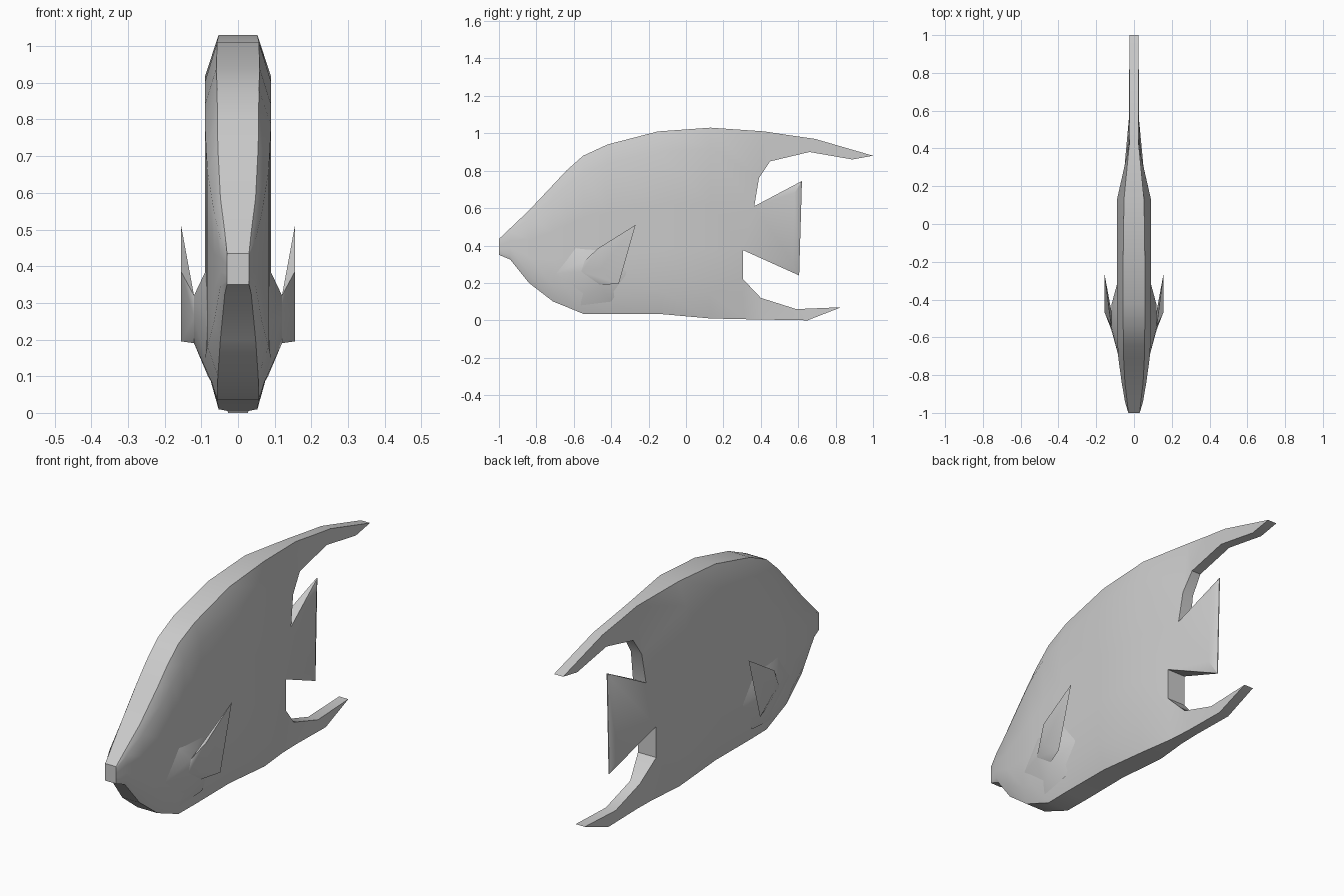
import bpy, bmesh

if "Cube" in bpy.data.objects:
    bpy.data.objects.remove(bpy.data.objects["Cube"])

grey = bpy.data.materials.new("soft grey")
grey.diffuse_color = (0.6, 0.6, 0.6, 1)
grey.use_nodes = True
grey.node_tree.nodes["Principled BSDF"].inputs["Base Color"].default_value = grey.diffuse_color


def finish(bm, name, angle=0.6):
    bmesh.ops.remove_doubles(bm, verts=bm.verts, dist=0.0005)
    bmesh.ops.recalc_face_normals(bm, faces=bm.faces)
    me = bpy.data.meshes.new(name)
    bm.to_mesh(me)
    bm.free()
    ob = bpy.data.objects.new(name, me)
    me.materials.append(grey)
    bpy.context.collection.objects.link(ob)
    bpy.ops.object.select_all(action='DESELECT')
    ob.select_set(True)
    bpy.context.view_layer.objects.active = ob
    bpy.ops.object.shade_smooth_by_angle(angle=angle)
    return ob


# Body columns: y, top z, bottom z, rim half width, flank half width
columns = [(-1, .435, .35, .03, .03), (-.94, .492, .325, .036, .048),
           (-.84, .587, .20, .048, .065), (-.71, .725, .10, .055, .083),
           (-.64, .80, .072, .056, .087), (-.55, .88, .035, .057, .09),
           (-.42, .94, .035, .059, .09), (-.15, 1.01, .035, .057, .09),
           (.13, 1.03, .01, .053, .09)]
fractions = [1, .89, .60, .36, .13, 0]

bm = bmesh.new()


def column(points):
    return [bm.verts.new((w, y, z)) for y, z, w in points]


def strip(a, b):
    for i in range(len(a) - 1):
        bm.faces.new((a[i], a[i + 1], b[i + 1], b[i]))


grid = []
for y, top, bot, rim, flank in columns:
    grid.append(column([(y, bot + (top - bot) * f, rim if f in (0, 1) else flank)
                        for f in fractions]))
# Rear edge of the body, where the three fins begin
rear = column([(.42, 1.01, .025), (.39, .76, .03), (.365, .61, .036),
               (.305, .375, .05), (.305, .22, .05), (.305, .006, .032)])
grid.append(rear)
for a, b in zip(grid, grid[1:]):
    strip(a, b)

# Dorsal fin
prev = rear[:2]
for pts in [((.55, .99), (.45, .85)), ((.69, .97), (.66, .90)), ((1, .88), (.89, .86))]:
    cur = column([(y, z, .025) for y, z in pts])
    strip(prev, cur)
    prev = cur

# Anal fin, ending in a pointed tip
prev = rear[4:]
for pts in [((.40, .12), (.42, .004)), ((.59, .06), (.65, 0))]:
    cur = column([(y, z, .027) for y, z in pts])
    strip(prev, cur)
    prev = cur
tip = column([(.83, .07, .025)])[0]
bm.faces.new((prev[0], prev[1], tip))

# Tail fin, tapering to a thin trailing edge
mid = column([(.58, .68, .025), (.57, .31, .025)])
edge = column([(.62, .745, .002), (.605, .24, .002)])
strip(rear[2:4], mid)
strip(mid, edge)
bm.faces.new((rear[2], mid[0], edge[0]))
bm.faces.new((rear[3], edge[1], mid[1]))

# Mirror the flank and close the rim between both sides
border = [e for e in bm.edges if e.is_boundary]
faces = list(bm.faces)
twin = {v: bm.verts.new((-v.co.x, v.co.y, v.co.z)) for v in list(bm.verts)}
for f in faces:
    bm.faces.new([twin[v] for v in reversed(f.verts)])
for e in border:
    a, b = e.verts
    bm.faces.new((a, b, twin[b], twin[a]))
finish(bm, "fish_body")


def hull(name, points, side):
    h = bmesh.new()
    for x, y, z in points:
        h.verts.new((x * side, y, z))
    bmesh.ops.convex_hull(h, input=h.verts)
    finish(h, name, 0.5)


# Pectoral fins and the swellings they grow from
base = [(.12, -.54, .32), (.12, -.56, .26), (.12, -.46, .19)]
blade = [(.155, -.27, .51), (.155, -.47, .385), (.155, -.46, .27), (.155, -.36, .195)]
root = [(.12, -.43, .29), (.082, -.60, .40), (.082, -.70, .25), (.07, -.56, .08),
        (.082, -.40, .10), (.085, -.30, .25), (.085, -.40, .38)]
for side, label in ((1, "right"), (-1, "left")):
    hull("pectoral_fin_" + label, base + blade, side)
    hull("fin_root_" + label, base + root, side)
